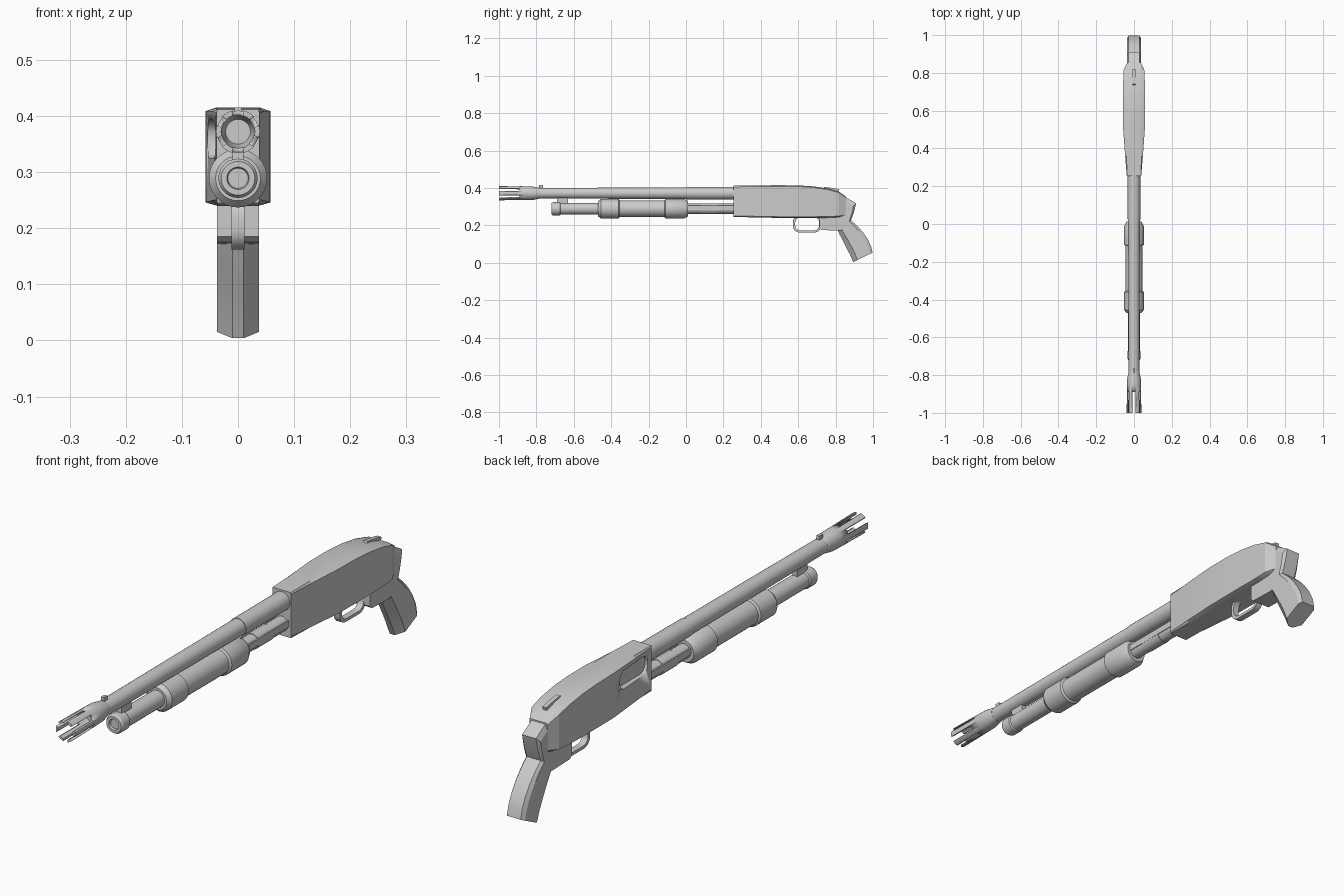
import bpy, bmesh, math
from mathutils import Matrix, Vector

if "Cube" in bpy.data.objects:
    bpy.data.objects.remove(bpy.data.objects["Cube"])

grey = bpy.data.materials.new("light_grey")
grey.diffuse_color = (0.6, 0.6, 0.6, 1)
grey.use_nodes = True
grey.node_tree.nodes["Principled BSDF"].inputs["Base Color"].default_value = grey.diffuse_color


def finish(name, bm, angle=30):
    """Turn a bmesh into a named, smooth-by-angle object."""
    bmesh.ops.remove_doubles(bm, verts=bm.verts, dist=1e-5)
    bmesh.ops.recalc_face_normals(bm, faces=bm.faces)
    me = bpy.data.meshes.new(name)
    bm.to_mesh(me)
    bm.free()
    ob = bpy.data.objects.new(name, me)
    bpy.context.collection.objects.link(ob)
    me.materials.append(grey)
    bpy.ops.object.select_all(action='DESELECT')
    ob.select_set(True)
    bpy.context.view_layer.objects.active = ob
    bpy.ops.object.shade_smooth_by_angle(angle=math.radians(angle))
    return ob


def lathe(name, profile, z, n=28):
    """Revolve (y, radius) points about the y axis at height z."""
    bm = bmesh.new()
    rings = [[bm.verts.new((r * math.cos(2 * math.pi * i / n), y,
                            z + r * math.sin(2 * math.pi * i / n)))
              for i in range(n)] for y, r in profile]
    for a, b in zip(rings, rings[1:]):
        for i in range(n):
            j = (i + 1) % n
            bm.faces.new((a[i], a[j], b[j], b[i]))
    return finish(name, bm)


def loft(name, rings, angle=30):
    """Skin closed cross-sections and cap both ends."""
    bm = bmesh.new()
    rings = [[bm.verts.new(p) for p in ring] for ring in rings]
    n = len(rings[0])
    for a, b in zip(rings, rings[1:]):
        for i in range(n):
            j = (i + 1) % n
            bm.faces.new((a[i], a[j], b[j], b[i]))
    bm.faces.new(rings[0])
    bm.faces.new(rings[-1])
    return finish(name, bm, angle)


def prism(name, yz, x0, x1):
    """Extrude a side outline across x."""
    return loft(name, [[(x, y, z) for y, z in yz] for x in (x0, x1)])


def box(name, y0, y1, z0, z1, hw):
    return prism(name, [(y0, z0), (y1, z0), (y1, z1), (y0, z1)], -hw, hw)


def rounded(y0, y1, z0, z1, r, n=5):
    """Rounded rectangle outline in the yz plane."""
    pts = []
    for k, (cy, cz) in enumerate([(y1 - r, z1 - r), (y0 + r, z1 - r),
                                  (y0 + r, z0 + r), (y1 - r, z0 + r)]):
        for i in range(n + 1):
            a = math.pi / 2 * (k + i / n)
            pts.append((cy + r * math.cos(a), cz + r * math.sin(a)))
    return pts


def cut(ob, cutter):
    """Subtract a cutter and discard it."""
    cutter.hide_render = True
    mod = ob.modifiers.new("cut", 'BOOLEAN')
    mod.operation, mod.solver, mod.object = 'DIFFERENCE', 'EXACT', cutter
    bpy.context.view_layer.objects.active = ob
    bpy.ops.object.modifier_apply(modifier=mod.name)
    bpy.data.objects.remove(cutter)


BARREL_Z, TUBE_Z = 0.372, 0.289

# Barrel and slotted muzzle
lathe("barrel", [(-0.84, 0), (-0.84, 0.028), (0.0, 0.031), (0.0, 0.033),
                 (0.27, 0.034), (0.27, 0)], BARREL_Z)
muzzle = lathe("muzzle", [(-1, 0.030), (-1, 0.039), (-0.85, 0.037), (-0.82, 0.036),
                          (-0.78, 0.0285), (-0.78, 0), (-0.85, 0), (-0.85, 0.022),
                          (-0.88, 0.029), (-1, 0.030)], BARREL_Z, 36)
for k in range(3):
    slot = box("slot_cutter", -1.02, -0.89, -0.06, 0.06, 0.0085)
    slot.data.transform(Matrix.Translation((0, 0, BARREL_Z))
                        @ Matrix.Rotation(math.radians(60 * k), 4, 'Y'))
    cut(muzzle, slot)

# Front sight bead
box("sight_bead", -0.785, -0.765, 0.39, 0.415, 0.006)

# Magazine tube with end cap and recess
lathe("magazine_tube", [(-0.712, 0), (-0.712, 0.018), (-0.72, 0.020), (-0.72, 0.030),
                        (-0.712, 0.035), (-0.675, 0.035), (-0.67, 0.031), (-0.45, 0.031),
                        (-0.45, 0.027), (0.08, 0.027), (0.08, 0.029), (0.17, 0.029),
                        (0.17, 0.027), (0.27, 0.027), (0.27, 0)], TUBE_Z)
box("tube_bracket", -0.69, -0.63, 0.305, 0.35, 0.010)
for s in (-1, 1):
    prism("action_bar", [(-0.02, 0.283), (0.27, 0.283), (0.27, 0.307), (-0.02, 0.307)],
          s * 0.024, s * 0.029)

# Sliding fore-end
lathe("fore_end", [(-0.47, 0.027), (-0.47, 0.040), (-0.455, 0.052), (-0.36, 0.052),
                   (-0.355, 0.045), (-0.115, 0.045), (-0.11, 0.052), (-0.01, 0.052),
                   (0.012, 0.040), (0.012, 0.027)], TUBE_Z, 32)

# Receiver: y, half width, top, bottom
stations = [(0.253, 0.038, 0.412, 0.245), (0.36, 0.047, 0.414, 0.243),
            (0.50, 0.057, 0.415, 0.240), (0.60, 0.058, 0.414, 0.240),
            (0.68, 0.058, 0.409, 0.240), (0.76, 0.057, 0.397, 0.241),
            (0.815, 0.055, 0.382, 0.244), (0.855, 0.036, 0.355, 0.250)]
rings = []
for y, w, t, b in stations:
    half = [(min(w, 0.037), b), (w, b + 0.006), (w, t - 0.006), (min(w, 0.040) * 0.98, t)]
    rings.append([(x, y, z) for x, z in half] + [(-x, y, z) for x, z in half[::-1]])
receiver = loft("receiver", rings, 20)
cut(receiver, prism("port_cutter", rounded(0.28, 0.46, 0.325, 0.393, 0.03), -0.09, -0.030))

# Safety button on the receiver top
prism("safety_button", [(0.73, 0.39), (0.815, 0.37), (0.82, 0.392), (0.80, 0.397),
                        (0.74, 0.406)], -0.008, 0.008)

# Wrist and pistol grip: back point, front point of each section
grip = [((0.80, 0.386), (0.74, 0.25)), ((0.838, 0.360), (0.76, 0.225)),
        ((0.91, 0.318), (0.79, 0.20)), ((0.898, 0.27), (0.80, 0.19)),
        ((0.882, 0.227), (0.81, 0.178)), ((0.915, 0.198), (0.822, 0.15)),
        ((0.945, 0.165), (0.84, 0.115)), ((0.972, 0.126), (0.858, 0.080)),
        ((0.99, 0.088), (0.876, 0.045)), ((0.997, 0.054), (0.894, 0.004))]
rings = []
for back, front in grip:
    b, f = Vector(back), Vector(front)
    half = [(0.010, f), (0.037, f.lerp(b, 0.22)), (0.037, f.lerp(b, 0.88)), (0.028, b)]
    rings.append([(x, p.x, p.y) for x, p in half] + [(-x, p.x, p.y) for x, p in half[::-1]])
loft("wrist_and_grip", rings, 25)

# Block behind the trigger guard
prism("grip_block", [(0.713, 0.185), (0.725, 0.175), (0.83, 0.172), (0.86, 0.25),
                     (0.713, 0.25)], -0.037, 0.037)

# Trigger guard: band between two rounded outlines
bm = bmesh.new()
outer = rounded(0.572, 0.722, 0.162, 0.255, 0.035)
inner = rounded(0.584, 0.712, 0.173, 0.244, 0.028)
loops = [[bm.verts.new((x, y, z)) for y, z in pts]
         for x, pts in ((-0.012, outer), (0.012, outer), (0.012, inner), (-0.012, inner))]
for a, b in zip(loops, loops[1:] + loops[:1]):
    for i in range(len(a)):
        j = (i + 1) % len(a)
        bm.faces.new((a[i], a[j], b[j], b[i]))
finish("trigger_guard", bm)
